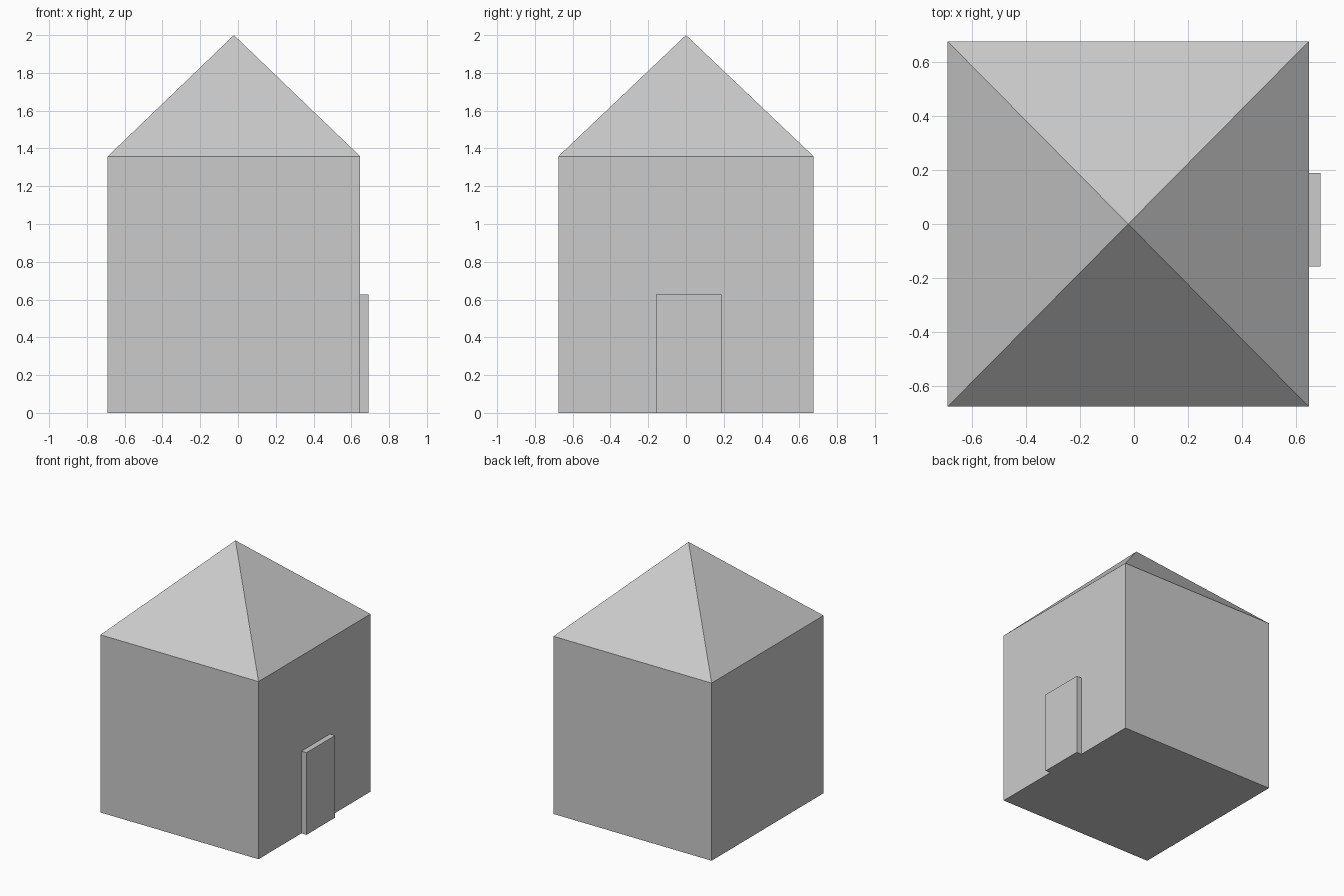
import bpy
from math import pi, sqrt

if "Cube" in bpy.data.objects:
    bpy.data.objects.remove(bpy.data.objects["Cube"])

X0, X1 = -0.69, 0.647      # wall extents in x
HALF_Y = 0.676             # wall half depth
WALL_H, TOP = 1.358, 2.0
CX, WIDTH = (X0 + X1) / 2, X1 - X0


def finish(obj, name):
    obj.name = obj.data.name = name
    bpy.ops.object.transform_apply(location=True, rotation=True, scale=True)
    return obj


def box(name, low, high):
    centre = [(a + b) / 2 for a, b in zip(low, high)]
    bpy.ops.mesh.primitive_cube_add(size=1, location=centre)
    obj = bpy.context.object
    obj.scale = [b - a for a, b in zip(low, high)]
    return finish(obj, name)


# Walls
box("walls", (X0, -HALF_Y, 0), (X1, HALF_Y, WALL_H))

# Four-sided roof, flush with the walls
bpy.ops.mesh.primitive_cone_add(vertices=4, radius1=sqrt(0.5), radius2=0, depth=1,
                                rotation=(0, 0, pi / 4))
roof = bpy.context.object
bpy.ops.object.transform_apply(rotation=True)
roof.scale = (WIDTH, 2 * HALF_Y, TOP - WALL_H)
roof.location = (CX, 0, (WALL_H + TOP) / 2)
finish(roof, "roof")

# Door slab standing out from the right wall
box("door", (X1 - 0.02, -0.158, 0), (0.69, 0.188, 0.628))
